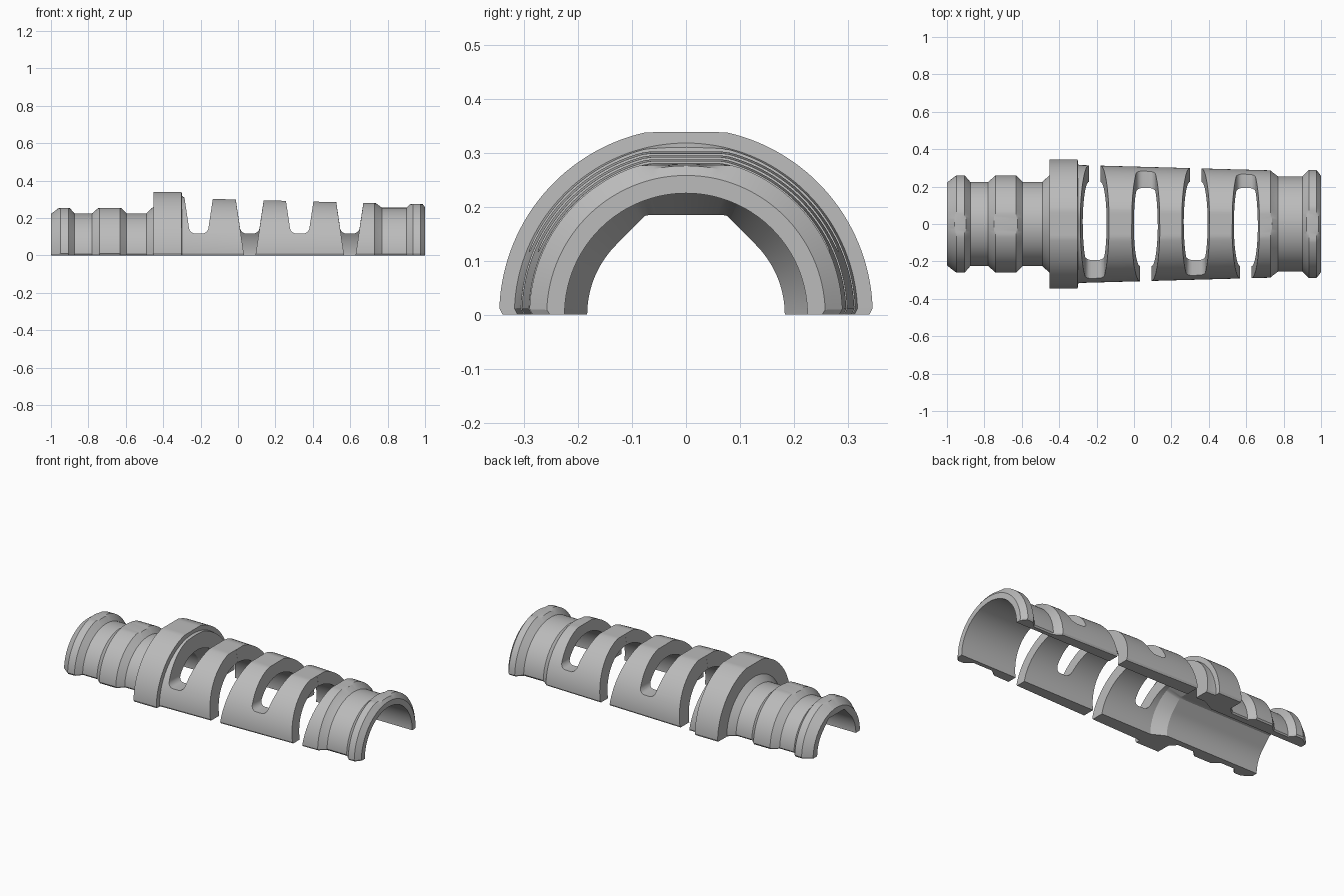
import bpy, bmesh
from math import pi, sin, cos, radians

if "Cube" in bpy.data.objects:
    bpy.data.objects.remove(bpy.data.objects["Cube"], do_unlink=True)

GREY = (0.5, 0.5, 0.5, 1)
mat = bpy.data.materials.new("grey_plastic")
mat.use_nodes = True
mat.diffuse_color = GREY
mat.node_tree.nodes["Principled BSDF"].inputs["Base Color"].default_value = GREY

STEPS = 72
ANGLES = [0, 0.035] + [pi * i / STEPS for i in range(1, STEPS)] + [pi - 0.035, pi]
ANGLES.sort()
BORE, SLEEVE, ROOF = 0.225, 0.183, 0.185
NO_CAP = 9


def ridge(x0, x1, x2, x3, r0, r1, r2, cap):
    """Chamfered band whose crown is cut flat at height cap."""
    up = x0 + (x1 - x0) * (cap - r0) / (r1 - r0)
    down = x3 + (x2 - x3) * (cap - r2) / (r1 - r2)
    return [(x0, r0, NO_CAP), (up, cap, NO_CAP), (x1, r1, cap),
            (x2, r1, cap), (down, cap, NO_CAP), (x3, r2, NO_CAP)]


# Outer profile along x: position, radius, flat crown height
profile = ridge(-1, -0.95, -0.905, -0.875, 0.222, 0.26, 0.225, 0.253)
profile += ridge(-0.78, -0.74, -0.63, -0.595, 0.225, 0.26, 0.225, 0.253)
profile += [(-0.49, 0.225, NO_CAP), (-0.453, 0.26, NO_CAP)]
profile += [(-0.452, 0.346, 0.338), (-0.301, 0.346, 0.338)]
profile += [(-0.3, 0.318, NO_CAP), (-0.28, 0.315, 0.306), (0.73, 0.287, 0.279),
            (0.738, 0.279, NO_CAP), (0.77, 0.255, NO_CAP)]
profile += ridge(0.9, 0.935, 0.975, 1, 0.255, 0.29, 0.258, 0.276)


def bore_radius(x, a):
    """Round wide bore, narrowing to a sleeve with a faceted roof."""
    if x > -0.305:
        return BORE
    a = min(a, pi - a)
    r = SLEEVE
    if a > pi / 4:
        r = min(SLEEVE / cos(a - pi / 4), ROOF / sin(a))
    return r


def section(bm, x, r, cap):
    outer, inner = [], []
    for a in ANGLES:
        rho = min(r, cap / max(sin(a), 0.01))
        if a in (0, pi):
            rho -= 0.006
        outer.append(bm.verts.new((x, rho * cos(a), rho * sin(a))))
        b = bore_radius(x, a)
        inner.append(bm.verts.new((x, b * cos(a), b * sin(a))))
    return outer + inner[::-1]


def make_object(name, bm):
    bmesh.ops.recalc_face_normals(bm, faces=bm.faces)
    mesh = bpy.data.meshes.new(name)
    bm.to_mesh(mesh)
    bm.free()
    mesh.materials.append(mat)
    ob = bpy.data.objects.new(name, mesh)
    bpy.context.collection.objects.link(ob)
    return ob


# Half-round shell; an extra section under the collar starts the sleeve
profile.append((-0.38, 0.346, 0.338))
profile.sort(key=lambda p: p[0])
bm = bmesh.new()
loops = [section(bm, *p) for p in profile]
n = len(loops[0])
for one, two in zip(loops, loops[1:]):
    for i in range(n):
        j = (i + 1) % n
        bm.faces.new((one[i], one[j], two[j], two[i]))
for loop in (loops[0], loops[-1]):
    for i in range(n // 2 - 1):
        bm.faces.new((loop[i], loop[i + 1], loop[n - 2 - i], loop[n - 1 - i]))
shell = make_object("strain_relief_shell", bm)


def half_width(z):
    return 0.03 + 0.15 * z


def prism(name, outline, y0, y1):
    bm = bmesh.new()
    ends = [[bm.verts.new((x, y, z)) for x, z in outline] for y in (y0, y1)]
    for e in ends:
        bm.faces.new(e)
    for i in range(len(outline)):
        j = (i + 1) % len(outline)
        bm.faces.new((ends[0][i], ends[0][j], ends[1][j], ends[1][i]))
    ob = make_object(name, bm)
    ob.hide_render = True
    return ob


def cut(target, cutter):
    mod = target.modifiers.new("slot", 'BOOLEAN')
    mod.operation = 'DIFFERENCE'
    mod.solver = 'EXACT'
    mod.object = cutter
    bpy.context.view_layer.objects.active = target
    bpy.ops.object.modifier_apply(modifier=mod.name)
    bpy.data.objects.remove(cutter, do_unlink=True)


# Flex slots: drafted walls, open on alternating sides, rounded at the closed end
FLOOR, FILLET = 0.117, 0.035
for k, cx in enumerate((-0.21, 0.063, 0.33, 0.598)):
    side = 1 if k % 2 == 0 else -1
    zc = FLOOR + FILLET
    right = [(half_width(0.5), 0.5)]
    for i in range(7):
        a = radians(-15 * i)
        right.append((half_width(zc) - FILLET + FILLET * cos(a), zc + FILLET * sin(a)))
    outline = [(cx + x, z) for x, z in right] + [(cx - x, z) for x, z in right[::-1]]
    cut(shell, prism("slot_cutter", outline, -side * 0.5, side * 0.1))
    wide = [(half_width(z) + 0.0005, z) for z in (0.5, -0.1)]
    outline = [(cx + x, z) for x, z in wide] + [(cx - x, z) for x, z in wide[::-1]]
    cut(shell, prism("slot_cutter", outline, 0, side * 0.5))

# Smooth curves, sharp chamfers
bpy.ops.object.select_all(action='DESELECT')
shell.select_set(True)
bpy.context.view_layer.objects.active = shell
bpy.ops.object.shade_smooth_by_angle(angle=radians(20))
